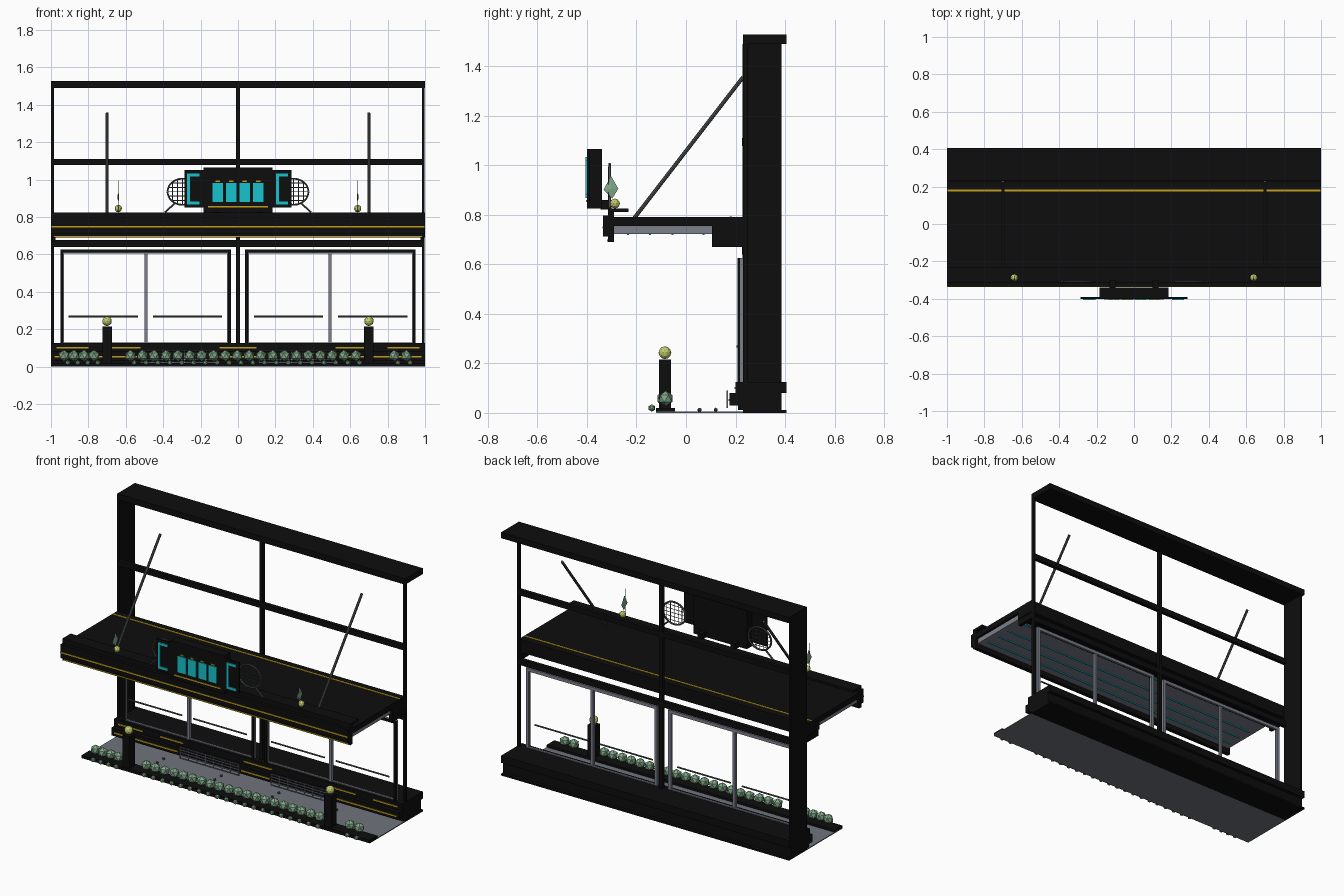
import bpy, bmesh, math, random
from mathutils import Vector

if "Cube" in bpy.data.objects:
    bpy.data.objects.remove(bpy.data.objects["Cube"])
random.seed(4)

def mat(name, r, g, b):
    m = bpy.data.materials.new(name)
    m.diffuse_color = (r, g, b, 1)
    m.use_nodes = True
    m.node_tree.nodes["Principled BSDF"].inputs["Base Color"].default_value = m.diffuse_color
    return m

BLACK = mat("black", 0.004, 0.004, 0.004)
METAL = mat("dark metal", 0.075, 0.08, 0.085)
GREY = mat("frame grey", 0.2, 0.21, 0.26)
PAVE = mat("paving grey", 0.16, 0.175, 0.2)
GOLD = mat("gold", 0.56, 0.36, 0.01)
CYAN = mat("cyan", 0.008, 0.55, 0.62)
BALL = mat("ball yellow", 0.55, 0.6, 0.16)
LEAF = mat("leaf green", 0.22, 0.4, 0.25)

def finish(name, bm, m):
    me = bpy.data.meshes.new(name)
    bmesh.ops.recalc_face_normals(bm, faces=bm.faces)
    bm.to_mesh(me)
    bm.free()
    me.materials.append(m)
    ob = bpy.data.objects.new(name, me)
    bpy.context.collection.objects.link(ob)
    return ob

def boxes(name, m, *specs):
    """Each spec is x0, x1, y0, y1, z0, z1."""
    bm = bmesh.new()
    for x0, x1, y0, y1, z0, z1 in specs:
        vs = bmesh.ops.create_cube(bm, size=1)["verts"]
        for v in vs:
            v.co = Vector(((x0 + x1) / 2 + v.co.x * (x1 - x0),
                           (y0 + y1) / 2 + v.co.y * (y1 - y0),
                           (z0 + z1) / 2 + v.co.z * (z1 - z0)))
    return finish(name, bm, m)

def mirrored(*specs):
    return list(specs) + [(-b, -a, *rest) for a, b, *rest in specs]

def rods(name, m, segs, r, n=8):
    bm = bmesh.new()
    for a, b in segs:
        a, b = Vector(a), Vector(b)
        vs = bmesh.ops.create_cone(bm, cap_ends=True, segments=n, radius1=r,
                                   radius2=r, depth=(b - a).length)["verts"]
        q = Vector((0, 0, 1)).rotation_difference(b - a)
        for v in vs:
            v.co = q @ v.co + (a + b) / 2
    return finish(name, bm, m)

def blobs(name, m, items, sub=1):
    bm = bmesh.new()
    for c, r in items:
        a = random.uniform(0, 6) if sub == 1 else 0
        vs = bmesh.ops.create_icosphere(bm, subdivisions=sub, radius=r)["verts"]
        for v in vs:
            x, y, z = v.co
            v.co = Vector(c) + Vector((x * math.cos(a) - y * math.sin(a),
                                       x * math.sin(a) + y * math.cos(a), z))
    return finish(name, bm, m)

# Ground, plinth and planter
boxes("paving", PAVE, (-1, 1, -0.12, 0.23, 0, 0.006))
boxes("rear_base_slab", BLACK, (-1, 1, 0.23, 0.405, 0, 0.012))
boxes("plinth_body", BLACK, (-1, 1, 0.21, 0.385, 0.012, 0.08))
boxes("plinth_cap", BLACK, (-1, 1, 0.2, 0.405, 0.08, 0.125))
boxes("plinth_step", BLACK, (-1, 1, 0.175, 0.21, 0.03, 0.08))
boxes("planter_strip", BLACK, (-1, 1, -0.122, -0.045, 0.001, 0.02))
boxes("plinth_gold_lines", GOLD,
      *mirrored((0.8, 0.97, 0.196, 0.2, 0.096, 0.104),
                (0.52, 0.68, 0.196, 0.2, 0.096, 0.104),
                (0.54, 0.98, 0.171, 0.175, 0.048, 0.056)),
      (-0.1, 0.1, 0.196, 0.2, 0.096, 0.104), (-0.1, 0.1, 0.171, 0.175, 0.048, 0.056))

# Low grilles on the plinth
g = []
for i in range(5):
    z = 0.022 + i * 0.0165
    g.append((0.11, 0.52, 0.163, 0.169, z - 0.002, z + 0.002))
for i in range(8):
    x = 0.112 + i * 0.058
    g.append((x - 0.002, x + 0.002, 0.164, 0.17, 0.02, 0.09))
boxes("plinth_grilles", GREY, *mirrored(*g))

# Small pebbles on the paving
blobs("pebbles", METAL, [((x, y, 0.012), 0.009) for x in (-0.6, -0.2, 0.2, 0.6)
                         for y in (0.055, 0.12)])

# Rear frame
boxes("top_beam", BLACK, (-1, 1, 0.23, 0.405, 1.49, 1.527))
boxes("left_side_wall", BLACK, (-1, -0.985, 0.23, 0.385, 0.01, 1.49))
boxes("rear_posts", BLACK, (0.985, 0.998, 0.23, 0.25, 0.125, 1.49),
      (-0.011, 0.011, 0.228, 0.25, 0.125, 1.49))
boxes("rear_transoms", BLACK, (-0.99, 0.99, 0.226, 0.25, 1.077, 1.11),
      (-0.99, 0.99, 0.226, 0.25, 0.64, 0.676))

# Window frames
def frame(x0, x1, z0, z1, t, y0, y1):
    return [(x0, x0 + t, y0, y1, z0, z1), (x1 - t, x1, y0, y1, z0, z1),
            (x0 + t, x1 - t, y0, y1, z1 - t, z1), (x0 + t, x1 - t, y0, y1, z0, z0 + t)]
boxes("window_frame_front", BLACK, *mirrored(*frame(0.038, 0.95, 0.11, 0.625, 0.015, 0.208, 0.218)))
boxes("window_frame_back", GREY, *mirrored(*frame(0.038, 0.95, 0.11, 0.625, 0.02, 0.218, 0.232)))
boxes("window_center_bars", GREY, *mirrored((0.485, 0.501, 0.212, 0.23, 0.125, 0.61)))
rods("door_handles", METAL, [((s * a, 0.208, 0.268), (s * b, 0.208, 0.268))
                             for s in (-1, 1) for a, b in ((0.085, 0.455), (0.535, 0.905))], 0.005)

# Canopy
boxes("canopy_slab", BLACK, (-1, 1, -0.3, 0.23, 0.755, 0.79))
boxes("canopy_back_beam", BLACK, (-1, 1, 0.105, 0.23, 0.71, 0.755))
boxes("canopy_end_brackets", BLACK, *mirrored((0.975, 0.995, 0.105, 0.23, 0.67, 0.71)))
boxes("canopy_soffit", GREY, (-0.985, 0.985, -0.29, 0.105, 0.723, 0.755))
boxes("soffit_light_lines", CYAN, *[(-0.95, 0.95, y - 0.004, y + 0.004, 0.718, 0.723)
                                    for y in (-0.235, -0.145, -0.055, 0.07)])
boxes("fascia_board", BLACK, (-1, 1, -0.315, -0.29, 0.69, 0.822))
boxes("fascia_front", BLACK, (-1, 1, -0.335, -0.315, 0.712, 0.796))
boxes("fascia_ledge", BLACK, (-1, 1, -0.315, -0.232, 0.81, 0.825))
boxes("canopy_gold_lines", GOLD, (-0.998, 0.998, -0.338, -0.335, 0.744, 0.752),
      (-0.985, 0.985, -0.318, -0.315, 0.692, 0.699),
      (-0.998, 0.998, 0.175, 0.185, 0.79, 0.793))
rods("tie_rods", METAL, [((s * 0.7, -0.21, 0.785), (s * 0.7, 0.23, 1.355)) for s in (-1, 1)], 0.008)

# Central sign with four screens and side panels
boxes("sign_box", BLACK, (-0.185, 0.185, -0.4, -0.34, 0.825, 1.065))
boxes("sign_supports", BLACK, *mirrored((0.1, 0.13, -0.345, -0.3, 0.822, 0.86)))
boxes("sign_screens", CYAN, *[(x - 0.028, x + 0.028, -0.405, -0.4, 0.88, 0.982)
                              for x in (-0.107, -0.036, 0.036, 0.107)])
boxes("sign_gold_trim", GOLD, (-0.16, 0.16, -0.404, -0.4, 0.851, 0.859),
      *[(x - 0.012, x + 0.012, -0.405, -0.4, 0.988, 0.994)
        for x in (-0.107, -0.036, 0.036, 0.107)])
boxes("side_panels", BLACK, *mirrored((0.185, 0.287, -0.4, -0.39, 0.85, 1.05)))
br = []
for x in (-0.272, 0.203):
    br += [(x, x + 0.015, -0.405, -0.4, 0.868, 1.032)]
    br += [(x + 0.015, x + 0.065, -0.405, -0.4, z, z + 0.015) for z in (0.868, 1.017)]
boxes("side_panel_brackets", CYAN, *br)

# Rackets behind the sign
CX, CZ, RX, RZ, RY = 0.297, 0.935, 0.08, 0.07, -0.308
ring, strings = [], []
for s in (-1, 1):
    p = [(s * (CX + RX * math.cos(t)), RY, CZ + RZ * math.sin(t))
         for t in [math.tau * i / 24 for i in range(25)]]
    ring += list(zip(p, p[1:]))
    ring.append(((s * 0.335, RY, 0.875), (s * 0.39, RY, 0.826)))
    for k in (-0.67, -0.33, 0, 0.33, 0.67):
        h = math.sqrt(1 - k * k)
        strings.append(((s * (CX + RX * k), RY, CZ - RZ * h), (s * (CX + RX * k), RY, CZ + RZ * h)))
        strings.append(((s * CX - RX * h, RY, CZ + RZ * k), (s * CX + RX * h, RY, CZ + RZ * k)))
rods("racket_frames", METAL, ring, 0.0055, 6)
rods("racket_strings", METAL, strings, 0.002, 4)

# Balls and leaf diamonds on the canopy ledge
ob = blobs("ledge_balls", BALL, [((s * 0.64, -0.287, 0.845), 0.02) for s in (-1, 1)], 2)
bm = bmesh.new()
for s in (-1, 1):
    v = [bm.verts.new((s * 0.64 + dx, -0.303 + dy, z)) for dx, dy, z in
         ((0, 0, 0.957), (0, 0.03, 0.905), (0, 0.005, 0.865), (0, -0.03, 0.9),
          (0.004, 0, 0.905), (-0.004, 0, 0.905))]
    for i in range(4):
        for c in (4, 5):
            bm.faces.new((v[i], v[(i + 1) % 4], v[c]))
finish("ledge_leaves", bm, LEAF)
rods("leaf_stems", METAL, [((s * 0.64, -0.313, 0.82), (s * 0.64, -0.313, 0.995)) for s in (-1, 1)], 0.002, 4)

# Bollards with ball tops
boxes("bollards", BLACK, *mirrored((0.675, 0.725, -0.11, -0.06, 0.006, 0.215)))
blobs("bollard_balls", BALL, [((s * 0.7, -0.085, 0.243), 0.026) for s in (-1, 1)], 2)

# Hedge of low-poly bushes
big, small = [], []
for x0, x1, n in ((-0.93, -0.77, 4), (-0.575, 0.63, 20), (0.835, 0.9, 2)):
    for i in range(n):
        x = x0 + (x1 - x0) * i / (n - 1)
        big.append(((x, -0.085 + random.uniform(-0.004, 0.004), 0.058), 0.031))
        small.append(((x + 0.02, -0.138, 0.02), 0.015))
blobs("hedge_bushes", LEAF, big)
blobs("hedge_front_tufts", LEAF, small)
